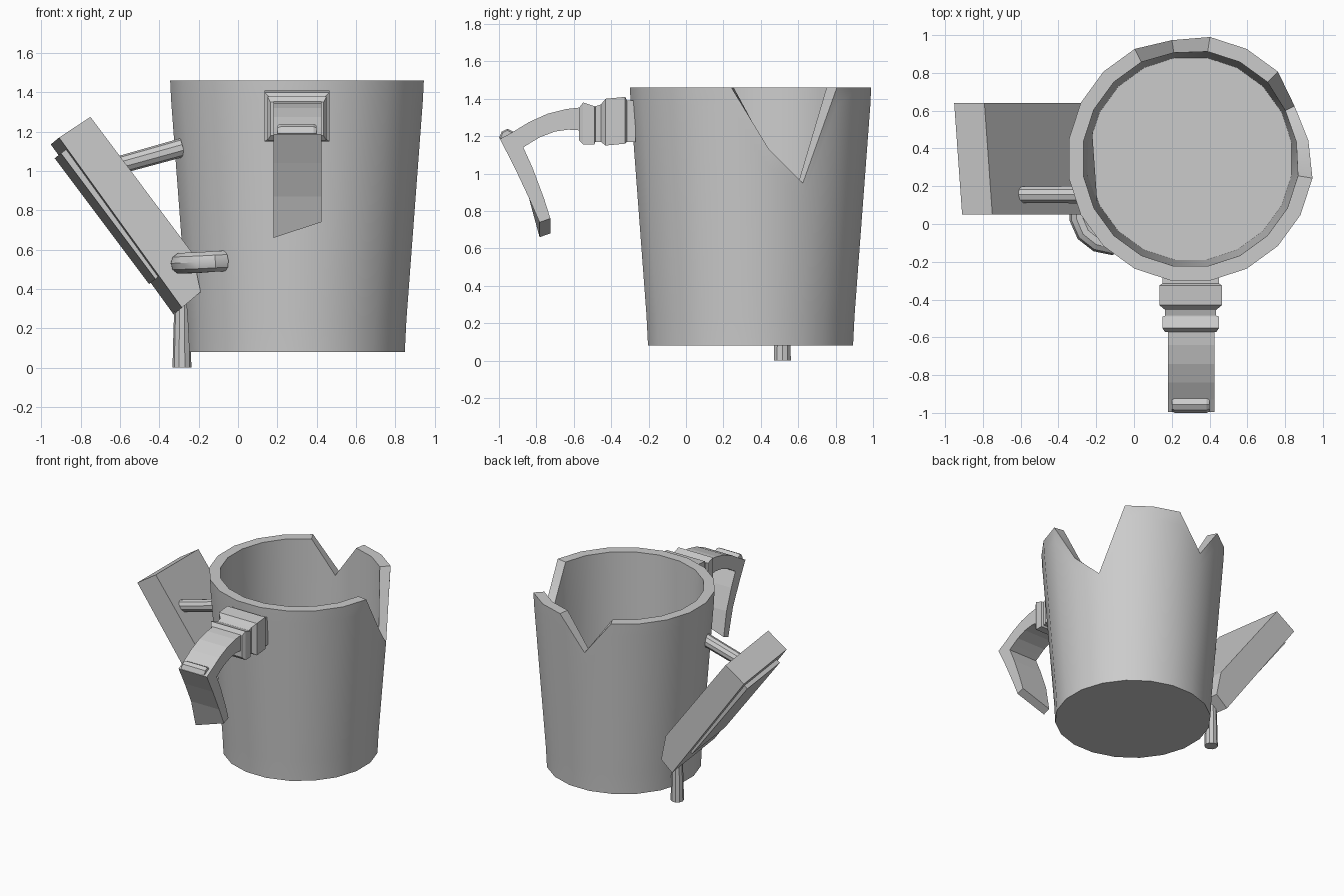
import bpy, bmesh
from math import sin, cos, tau, radians
from mathutils import Vector

if "Cube" in bpy.data.objects:
    bpy.data.objects.remove(bpy.data.objects["Cube"])


def loft(name, rings, smooth=False):
    """Skin a list of equal-length rings and cap both ends."""
    bm = bmesh.new()
    loops = [[bm.verts.new(p) for p in ring] for ring in rings]
    n = len(loops[0])
    for a, b in zip(loops, loops[1:]):
        for i in range(n):
            j = (i + 1) % n
            bm.faces.new((a[i], a[j], b[j], b[i]))
    bm.faces.new(loops[0][::-1])
    bm.faces.new(loops[-1])
    bmesh.ops.recalc_face_normals(bm, faces=bm.faces)
    mesh = bpy.data.meshes.new(name)
    bm.to_mesh(mesh)
    bm.free()
    ob = bpy.data.objects.new(name, mesh)
    bpy.context.collection.objects.link(ob)
    if smooth:
        bpy.ops.object.select_all(action='DESELECT')
        ob.select_set(True)
        bpy.context.view_layer.objects.active = ob
        bpy.ops.object.shade_smooth_by_angle(angle=radians(35))
    return ob


def tube(name, path, radii, sides=10, up=(0, 1, 0)):
    """Round tube through a path with one radius per point."""
    pts = [Vector(p) for p in path]
    rings = []
    for i, p in enumerate(pts):
        t = (pts[min(i + 1, len(pts) - 1)] - pts[max(i - 1, 0)]).normalized()
        u = t.cross(Vector(up)).normalized()
        v = t.cross(u)
        rings.append([p + radii[i] * (u * cos(tau * k / sides) + v * sin(tau * k / sides))
                      for k in range(sides)])
    return loft(name, rings, True)


# Bucket: 20-sided tapered shell with two broken notches in the rim
CX, CY, TOP = 0.30, 0.345, 1.46
angles = [9 + 18 * k for k in range(20)]
notches = {9: 1.13, 27: 0.95, 99: 1.20}
heights = [notches.get(a, TOP) for a in angles]


def outer_radius(z):
    if z > 1.36:
        return 0.648 + (z - 1.36) * 0.05
    return 0.563 + (z - 0.24) * 0.076 if z > 0.24 else 0.555 + (z - 0.08) * 0.05


def inner_radius(z):
    return 0.575 - (TOP - z) * 0.025


def bucket_ring(zs, radius):
    return [(CX + radius(z) * cos(radians(a)), CY + radius(z) * sin(radians(a)), z)
            for a, z in zip(angles, zs)]


loft("bucket", [
    bucket_ring([0.08] * 20, outer_radius),
    bucket_ring([0.24] * 20, outer_radius),
    bucket_ring([h - 0.1 for h in heights], outer_radius),
    bucket_ring(heights, outer_radius),
    bucket_ring(heights, inner_radius),
    bucket_ring([0.12] * 20, inner_radius),
], True)


# Stepped collar joining the front handle to the bucket: (y, half width, low z, high z)
collar = [(-0.27, .15, 1.17, 1.39), (-0.315, .15, 1.17, 1.39), (-0.325, .165, 1.16, 1.41),
          (-0.43, .165, 1.15, 1.40), (-0.455, .135, 1.17, 1.37), (-0.485, .135, 1.17, 1.36),
          (-0.49, .15, 1.155, 1.36), (-0.55, .15, 1.155, 1.38), (-0.573, .135, 1.18, 1.35)]
loft("handle_collar", [[(CX - w, y, a), (CX + w, y, a), (CX + w, y, b), (CX - w, y, b)]
                       for y, w, a, b in collar])

# Curved handle arm bending down, as (outer y z, inner y z) pairs
arm = [(-.55, 1.355, -.55, 1.23), (-.64, 1.345, -.63, 1.235), (-.74, 1.32, -.70, 1.225),
       (-.84, 1.275, -.78, 1.195), (-.93, 1.22, -.83, 1.165), (-.995, 1.185, -.87, 1.14),
       (-.92, 1.04, -.82, 1.03), (-.84, .87, -.76, .87), (-.783, .70, -.725, .72)]
rings = []
for i, (y1, z1, y2, z2) in enumerate(arm):
    d = 0.04 if i == len(arm) - 1 else 0.0      # slanted broken end
    rings.append([(0.18, y1, z1 - d), (0.425, y1, z1 + d),
                  (0.425, y2, z2 + d), (0.18, y2, z2 - d)])
loft("handle_arm", rings)

# Small raised cap on the handle bend
cap = [(0.20, 1.0), (0.225, 1.0), (0.375, 1.0), (0.40, 1.0)]
outline = [(-1.0, 1.19), (-.985, 1.225), (-.955, 1.24), (-.915, 1.22), (-.94, 1.17)]
mid_y, mid_z = -.955, 1.195
loft("handle_cap", [[(x, mid_y + s * (y - mid_y), mid_z + s * (z - mid_z)) for y, z in outline]
                    for x, s in ((.20, .8), (.215, 1), (.385, 1), (.40, .8))])


# Leaning side panel, slightly skewed between front and back
panel = [(-.91, 1.17), (-.75, 1.275), (-.23, .58), (-.19, .385), (-.285, .305)]
loft("side_panel", [[(x, .05, z) for x, z in panel],
                    [(x - .042, .64, z - .035) for x, z in panel]])

# Raised sheet on the outer face of the panel
sheet = [(-.90, 1.09), (-.86, 1.12), (-.38, .49), (-.42, .45)]
loft("panel_sheet", [[(x, .12, z) for x, z in sheet],
                     [(x - .032, .57, z - .025) for x, z in sheet]])

# Rod bracing the panel, peg underneath, and hook through the bucket wall
tube("panel_rod", [(-.64, .155, 1.02), (-.28, .155, 1.12)], [.045, .048])
tube("peg_foot", [(-.285, .515, 0), (-.285, .515, .2), (-.285, .515, .36)], [.048, .043, .036])
tube("hook", [(-.288, .13, .53), (-.288, .03, .53), (-.255, -.045, .532), (-.19, -.095, .535),
              (-.12, -.11, .54), (-.075, -.085, .543)], [.055] * 6, up=(0, 0, 1))
